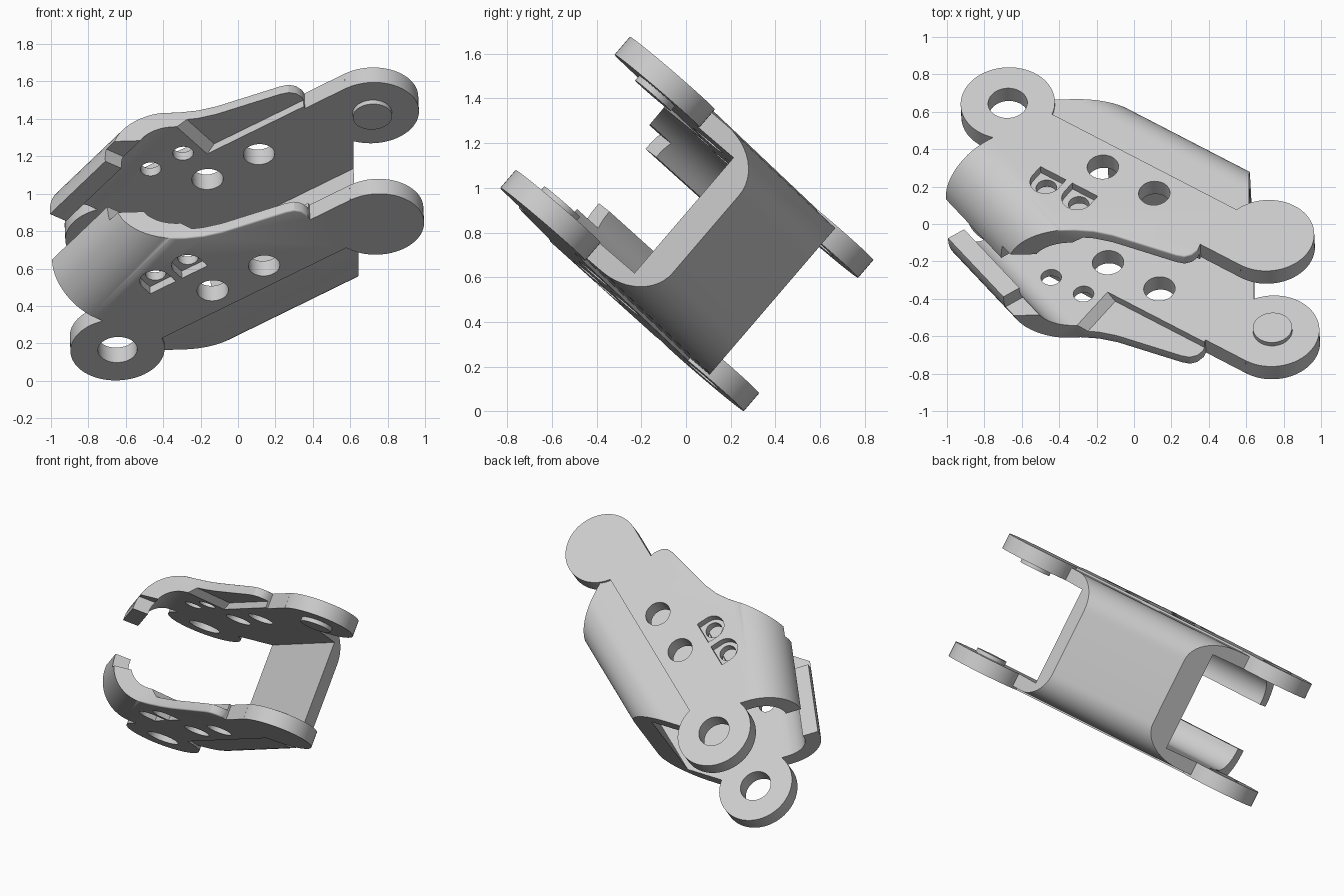
import bpy, bmesh, math
from mathutils import Vector, Matrix

if "Cube" in bpy.data.objects:
    bpy.data.objects.remove(bpy.data.objects["Cube"], do_unlink=True)

# Local frame: U and V lie in the side plates, W is their normal
U, V, W = Vector((1, 0, 0)), Vector((0, 1, 0)), Vector((0, 0, 1))
WEB_ANGLE, LIP_ANGLE = math.radians(35.4), math.radians(54.9)
D = Vector((math.cos(WEB_ANGLE), math.sin(WEB_ANGLE), 0))   # along the back web
M = Vector((D.y, -D.x, 0))                                  # out of the web
E = Vector((math.cos(LIP_ANGLE), math.sin(LIP_ANGLE), 0))   # along the side lips
F = Vector((-E.y, E.x, 0))                                  # out of the lips
OUT, IN = 0.445, 0.34                                       # plate faces
RING, BOSS = (-0.66, -0.49), (0.73, 0.484)


def prism(name, pts, axes, lo, hi):
    """Extrude a 2D outline given in axes[0], axes[1] along axes[2]."""
    a, b, c = axes
    bm = bmesh.new()
    base = [bm.verts.new(a * p[0] + b * p[1] + c * lo) for p in pts]
    face = bm.faces.new(base)
    top = bmesh.ops.extrude_face_region(bm, geom=[face])["geom"]
    bmesh.ops.translate(bm, vec=c * (hi - lo),
                        verts=[g for g in top if isinstance(g, bmesh.types.BMVert)])
    bmesh.ops.recalc_face_normals(bm, faces=bm.faces)
    mesh = bpy.data.meshes.new(name)
    bm.to_mesh(mesh)
    bm.free()
    obj = bpy.data.objects.new(name, mesh)
    bpy.context.collection.objects.link(obj)
    return obj


def arc(cx, cy, r, start, end, n):
    angles = [math.radians(start + (end - start) * i / n) for i in range(n + 1)]
    return [(cx + r * math.cos(t), cy + r * math.sin(t)) for t in angles]


def disc(name, centre, r, lo, hi):
    return prism(name, arc(*centre, r, 0, 360, 64)[:-1], (U, V, W), lo, hi)


def box(x, y):
    return [(-x[0], -y), (x[1], -y), (x[1], y), (-x[0], y)]


def combine(obj, tool, op):
    mod = obj.modifiers.new(op, "BOOLEAN")
    mod.operation, mod.solver, mod.object = op, "EXACT", tool
    bpy.context.view_layer.objects.active = obj
    bpy.ops.object.modifier_apply(modifier=mod.name)
    bpy.data.objects.remove(tool, do_unlink=True)


def mirrored(half):
    return half + [(x, -y) for x, y in reversed(half)]


def at(e, f):
    p = E * e + F * f
    return (p.x, p.y)


def span(side, lo, hi):
    return sorted((side * lo, side * hi))


# Plan outline of the bracket
outline = [(0.037, -0.52), (0.63, -0.0985), (0.63, 0.3), BOSS, (0.585, 0.688),
           (0.37, 0.535), (0.355, 0.575), (0.325, 0.605), (0.285, 0.617),
           (0.24, 0.605), (-0.1, 0.455), (-0.2, 0.425), (-0.3, 0.413),
           (-0.69, 0.41), at(-0.06, 0.78), at(-0.63, 0.78), at(-0.63, 0.45),
           RING, (-0.45, -0.52)]
bracket = prism("link_bracket", outline, (U, V, W), -OUT, OUT)

# Soften the outer top edge of both plates
bm = bmesh.new()
bm.from_mesh(bracket.data)
top_edges = [e for e in bm.edges
             if all(v.co.y > 0.405 and v.co.x < 0.36 for v in e.verts)
             and e.verts[0].co.z * e.verts[1].co.z > 0]
bmesh.ops.bevel(bm, geom=top_edges, offset=0.025, offset_type="OFFSET",
                segments=4, profile=0.5, affect="EDGES", clamp_overlap=True)
bm.to_mesh(bracket.data)
bm.free()

# Round the outer bends of the back web and of the side lips
web = mirrored([(-2, OUT), (0.085, OUT), (0.085, 0.43)] + arc(0.245, 0.23, 0.2, 90, 0, 12))
combine(bracket, prism("web_shape", web, (M, W, D), -2, 2), "INTERSECT")
lip = mirrored([(-2, OUT + 0.01), (0.45, OUT + 0.01), (0.45, OUT)]
               + arc(0.51, 0.175, 0.27, 90, 0, 14))
combine(bracket, prism("lip_shape", lip, (F, W, E), -2, 2), "INTERSECT")

# Hollow the channel
hollow = prism("hollow", mirrored([(-2, IN)] + arc(0.51, 0.175, 0.165, 90, 0, 14)),
               (F, W, E), -2, 2)
combine(hollow, prism("hollow_limit", box((3, IN), 1), (M, W, D), -3, 3), "INTERSECT")
combine(bracket, hollow, "DIFFERENCE")

# Open the gap between the lips and shorten their upper ends
combine(bracket, prism("lip_gap", box((-0.4, 1), 0.16), (F, W, E), -1, 0.5), "DIFFERENCE")
combine(bracket, prism("lip_end", box((-0.4, 1), 0.25), (F, W, E), -0.115, 0.5), "DIFFERENCE")

for side in (-1, 1):
    # Hinge ring, hinge boss and its inner pin
    combine(bracket, disc("ring", RING, 0.252, *span(side, IN, OUT)), "UNION")
    combine(bracket, disc("boss", BOSS, 0.25, *span(side, IN, OUT)), "UNION")
    combine(bracket, disc("pin", BOSS, 0.105, *span(side, 0.312, 0.37)), "UNION")
    # Inner relief along the top edge, with a sloping end
    relief = [(-0.03, side * 0.33), (0.03, side * 0.385), (0.8, side * 0.385),
              (0.8, side * 0.33)]
    combine(bracket, prism("relief", relief, (D, W, M), -0.9, -0.238), "DIFFERENCE")
    # Outer seats around the small holes
    for s in (-0.333, -0.125):
        seat = [(s - 0.084, 0.25), (s + 0.084, 0.25)] + arc(s, 0.32, 0.084, 0, 180, 20)
        combine(bracket, prism("seat", seat, (D, -M, W),
                               *span(side, 0.395, 0.6)), "DIFFERENCE")

# Holes through both plates
holes = [(RING, 0.105), ((0.124, 0.168), 0.084), ((-0.151, -0.025), 0.084),
         ((-0.455, 0.07), 0.055), ((-0.282, 0.192), 0.055)]
for centre, radius in holes:
    combine(bracket, disc("hole", centre, radius, -1, 1), "DIFFERENCE")

# Tilt the bracket into place
normal = Vector((0.035, -0.651, -0.759)).normalized()
up = Vector((0, -0.759, 0.651)).normalized()
frame = Matrix((up.cross(normal), up, normal)).transposed().to_4x4()
bracket.data.transform(Matrix.Translation((0, 0, 0.84)) @ frame)

# Plain light grey finish
grey = bpy.data.materials.new("light_grey")
grey.use_nodes = True
colour = (0.6, 0.6, 0.6, 1)
grey.diffuse_color = colour
grey.node_tree.nodes["Principled BSDF"].inputs["Base Color"].default_value = colour
bracket.data.materials.clear()
bracket.data.materials.append(grey)
for poly in bracket.data.polygons:
    poly.material_index = 0

bpy.ops.object.select_all(action="DESELECT")
bracket.select_set(True)
bpy.context.view_layer.objects.active = bracket
bpy.ops.object.shade_smooth_by_angle(angle=math.radians(30))
